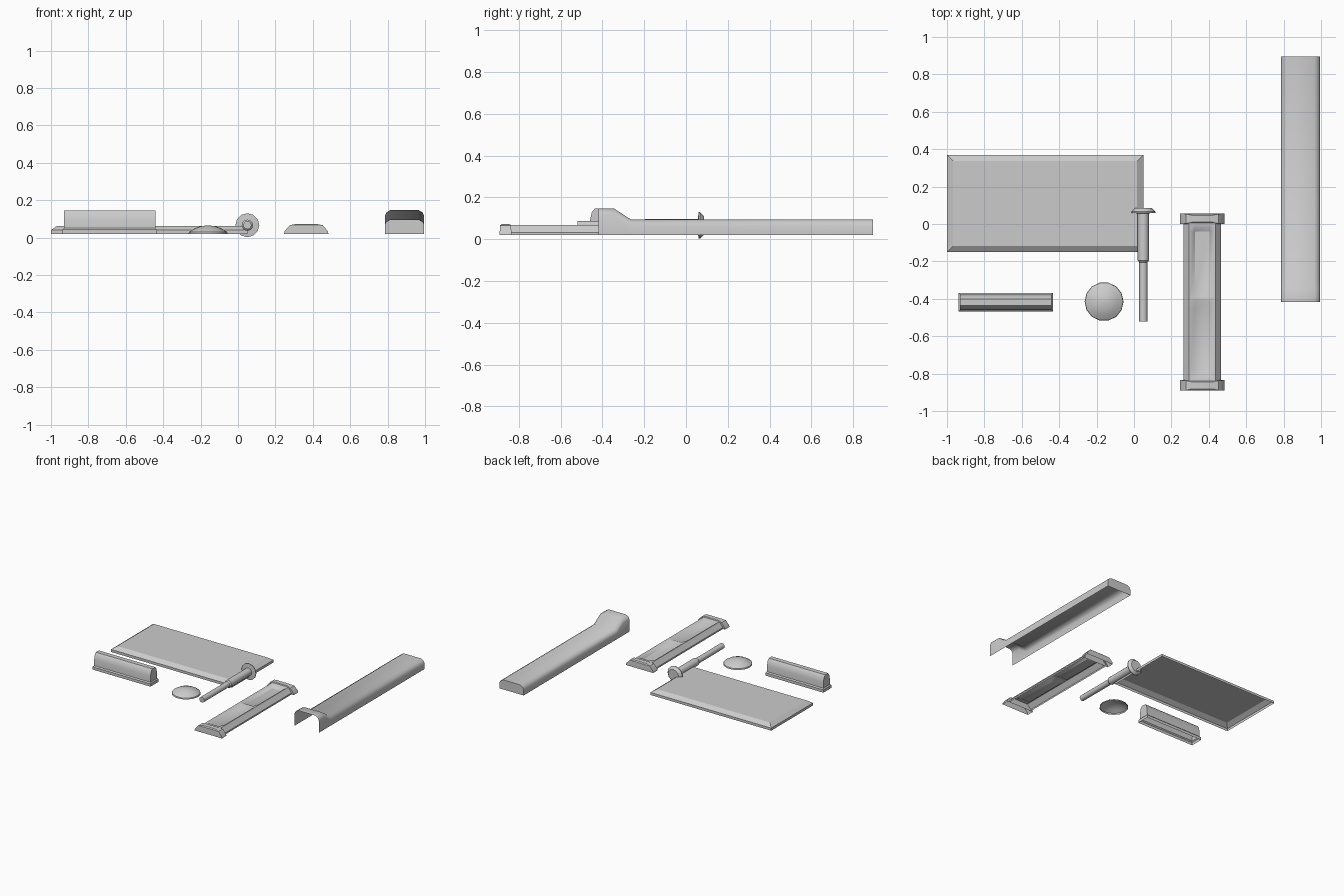
import bpy, bmesh, math

if "Cube" in bpy.data.objects:
    bpy.data.objects.remove(bpy.data.objects["Cube"])


def loft(name, rings, closed=True, cap_start=False, cap_end=False, angle=35):
    """Skin a list of equal-length point rings into one object."""
    bm = bmesh.new()
    rows = [[bm.verts.new(p) for p in ring] for ring in rings]
    n = len(rings[0])
    for a, b in zip(rows, rows[1:]):
        for i in range(n if closed else n - 1):
            j = (i + 1) % n
            bm.faces.new((a[i], a[j], b[j], b[i]))
    if cap_start:
        bm.faces.new(rows[0])
    if cap_end:
        bm.faces.new(rows[-1])
    bmesh.ops.recalc_face_normals(bm, faces=bm.faces)
    mesh = bpy.data.meshes.new(name)
    bm.to_mesh(mesh)
    bm.free()
    ob = bpy.data.objects.new(name, mesh)
    bpy.context.collection.objects.link(ob)
    bpy.ops.object.select_all(action='DESELECT')
    ob.select_set(True)
    bpy.context.view_layer.objects.active = ob
    bpy.ops.object.shade_smooth_by_angle(angle=math.radians(angle))
    return ob


def rect(cx, cy, hx, hy, z):
    return [(cx - hx, cy - hy, z), (cx + hx, cy - hy, z),
            (cx + hx, cy + hy, z), (cx - hx, cy + hy, z)]


def mirrored(half):
    """Left half profile (offset, z) completed to the right."""
    return half + [(-o, z) for o, z in reversed(half)]


# flat plate with bevelled rim, open underneath
loft("plate", [rect(-.475, .11, .525, .26, .02), rect(-.475, .11, .525, .26, .04),
               rect(-.475, .11, .492, .227, .063)], cap_end=True, angle=20)

# ridged bar with a stepped base, open underneath
base = [rect(-.685, -.418, .252, .05, .02), rect(-.685, -.418, .252, .05, .042),
        rect(-.685, -.418, .245, .042, .05)]
loft("ridge_base", base)
ridge = mirrored([(-.042, .05), (-.040, .095), (-.032, .13), (-.018, .146)])
loft("ridge_bar", [[(x, -.418 + o, z) for o, z in ridge] for x in (-.93, -.44)],
     closed=False, cap_start=True, cap_end=True)

# shallow domed button, open underneath
dome = [(.104, .02), (.102, .03), (.075, .047), (.042, .06), (.006, .065)]
loft("domed_button", [[(-.16 + r * math.cos(i * math.tau / 14),
                        -.415 + r * math.sin(i * math.tau / 14), z)
                       for i in range(14)] for r, z in dome], cap_end=True, angle=40)

# stepped pin with a flange, turned around y
pin = [(.022, -.52), (.022, -.205), (.03, -.195), (.03, .057),
       (.064, .06), (.064, .066), (.045, .085)]
loft("flanged_pin", [[(.05 + r * math.sin(i * math.tau / 12), y,
                       .066 + r * math.cos(i * math.tau / 12))
                      for i in range(12)] for r, y in pin],
     cap_start=True, cap_end=True)

# long cover with two scooped recesses
cx = .365
stations = [(-.84, 0), (-.82, 0), (-.78, .022), (-.45, .022), (-.41, .006),
            (-.39, .006), (-.36, .022), (-.04, .022), (-.015, 0), (.005, 0)]
loft("scooped_cover",
     [[(cx + o, y, z) for o, z in mirrored(
         [(-.10, .02), (-.10, .032), (-.07, .068), (-.062, .068), (-.04, .068 - d)])]
      for y, d in stations], closed=False)

# end blocks of the scooped cover
for label, y in (("front", -.863), ("back", .028)):
    loft(label + "_end_block",
         [rect(cx, y, .119, .028, .02), rect(cx, y, .115, .028, .035),
          rect(cx, y, .088, .026, .066), rect(cx, y, .055, .018, .073)],
         cap_end=True)

# chamfered channel with a raised head, open below and at the front
cx = .89
heights = [(-.418, .147), (-.345, .147), (-.265, .095), (.895, .095)]
loft("channel_cover",
     [[(cx + o, y, z) for o, z in mirrored(
         [(-.105, .02), (-.105, top - .03), (-.096, top - .012), (-.075, top)])]
      for y, top in heights], closed=False, cap_end=True, angle=40)
